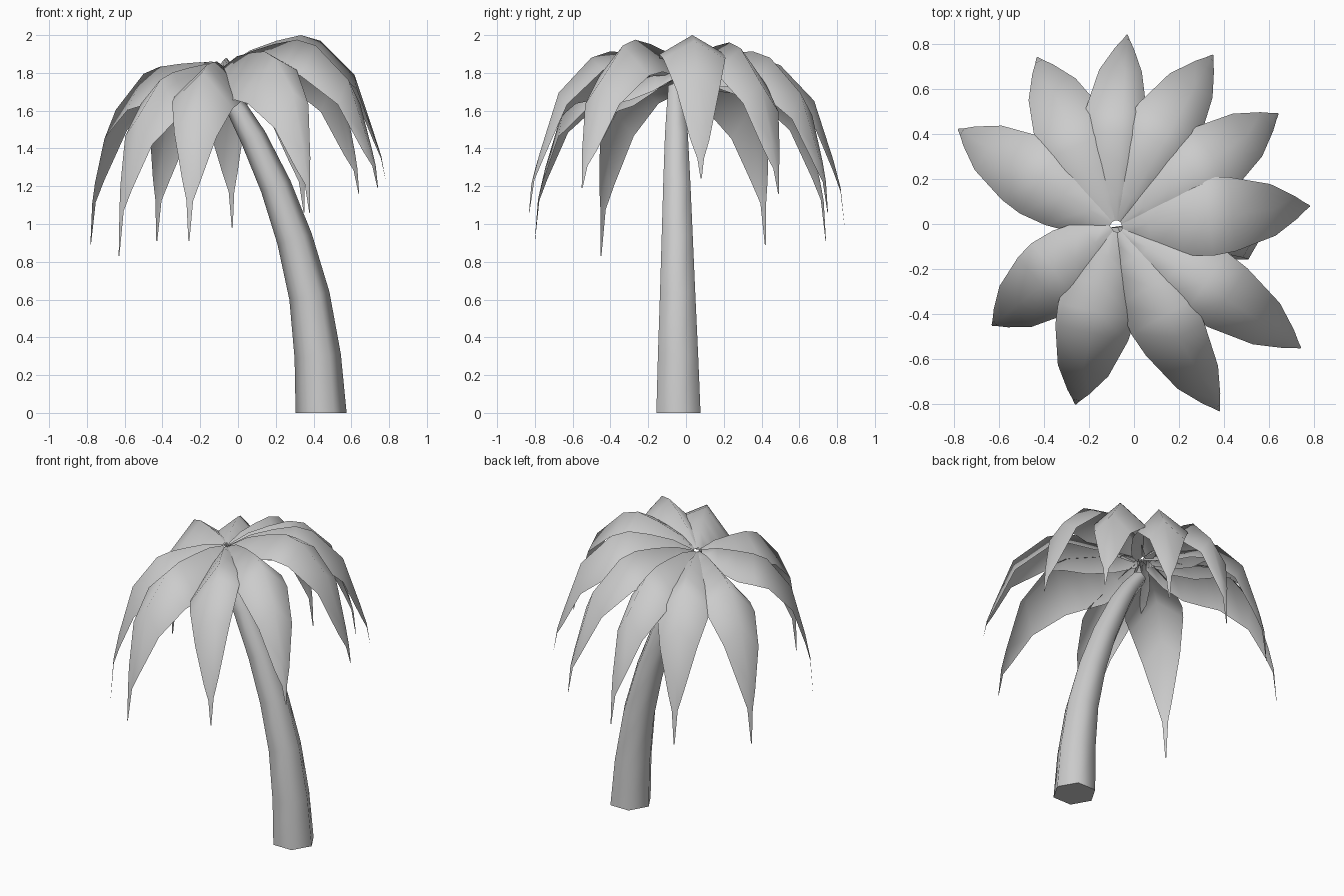
import bpy, bmesh, math
from mathutils import Vector

if "Cube" in bpy.data.objects:
    bpy.data.objects.remove(bpy.data.objects["Cube"])


def finish(bm, name, angle, closed=False):
    if closed:
        bmesh.ops.recalc_face_normals(bm, faces=bm.faces)
    me = bpy.data.meshes.new(name)
    bm.to_mesh(me)
    bm.free()
    ob = bpy.data.objects.new(name, me)
    bpy.context.collection.objects.link(ob)
    bpy.ops.object.select_all(action='DESELECT')
    ob.select_set(True)
    bpy.context.view_layer.objects.active = ob
    bpy.ops.object.shade_smooth_by_angle(angle=math.radians(angle))


# Leaning six-sided trunk: (x, z, radius)
path = [(0.44, 0.0, 0.135), (0.422, 0.3, 0.123), (0.378, 0.62, 0.108),
        (0.30, 0.92, 0.095), (0.20, 1.2, 0.083), (0.08, 1.46, 0.07),
        (0.0, 1.6, 0.057), (-0.09, 1.72, 0.045)]
bm = bmesh.new()
rings = []
for i, (x, z, r) in enumerate(path):
    a, b = path[max(i - 1, 0)], path[min(i + 1, len(path) - 1)]
    t = Vector((b[0] - a[0], 0, b[1] - a[1])).normalized()
    if i == 0:
        t = Vector((0, 0, 1))
    side = Vector((t.z, 0, -t.x))
    c = Vector((x, -0.04 - 0.015 * i / 7, z))
    rings.append([bm.verts.new(c + side * r * math.cos(k * math.pi / 3)
                  + Vector((0, r * math.sin(k * math.pi / 3), 0))) for k in range(6)])
for a, b in zip(rings, rings[1:]):
    for k in range(6):
        bm.faces.new((a[k], a[(k + 1) % 6], b[(k + 1) % 6], b[k]))
bm.faces.new(rings[0][::-1])
bm.faces.new(rings[-1])
finish(bm, "trunk", 65, True)

# Drooping fronds: rib rows are (reach, height, tip influence, half width, edge drop)
rows = [(0.03, 1.84, 0.0, 0.05, 0.05), (0.17, 1.92, 0.18, 0.12, 0.13),
        (0.33, 1.97, 0.35, 0.16, 0.17), (0.48, 2.0, 0.48, 0.175, 0.17),
        (0.60, 1.97, 0.50, 0.165, 0.16), (0.81, 1.79, 0.53, 0.115, 0.13),
        (0.93, 1.48, 0.55, 0.05, 0.06), (0.975, 1.36, 0.65, 0.018, 0.02),
        (1.0, 1.24, 1.0, 0.003, 0.0)]
# Tip position, roll, droop scale, right and left width scale of each frond
tips = [(0.78, 0.08, 1.24, 0.0, 0.6, 1, 1), (0.64, 0.49, 1.16, -0.2, 1, 1, 1),
        (0.35, 0.75, 1.06, 0.1, 1, 0.8, 1.1), (-0.03, 0.84, 0.98, -0.1, 1, 0.65, 1),
        (-0.43, 0.74, 0.91, 0.1, 1, 1, 1), (-0.78, 0.42, 0.89, -0.2, 1, 1, 1),
        (-0.63, -0.45, 0.83, -0.2, 1, 1, 1), (-0.26, -0.80, 0.91, -0.1, 1.1, 1, 1),
        (0.38, -0.83, 1.06, 0.6, 0.9, 1, 0.8), (0.74, -0.55, 1.19, 0.0, 1, 0.9, 1)]
crown = Vector((-0.08, -0.01, 0))
for n, (tx, ty, tz, roll, droop, right, left) in enumerate(tips):
    bm = bmesh.new()
    reach = Vector((tx, ty, 0)) - crown
    side = Vector((-reach.y, reach.x, 0)).normalized()
    grid = []
    for s, z, w, half, drop in rows:
        c = crown + reach * s + Vector((0, 0, z + (tz - 1.24) * w))
        row = []
        for u in (-1, 0, 1):
            v = half * u * (right if u < 0 else left)
            row.append(bm.verts.new(c + side * v
                       + Vector((0, 0, roll * v - droop * drop * u * u))))
        grid.append(row)
    for a, b in zip(grid, grid[1:]):
        for k in range(2):
            bm.faces.new((a[k], b[k], b[k + 1], a[k + 1]))
    finish(bm, f"frond_{n + 1}", 120)
